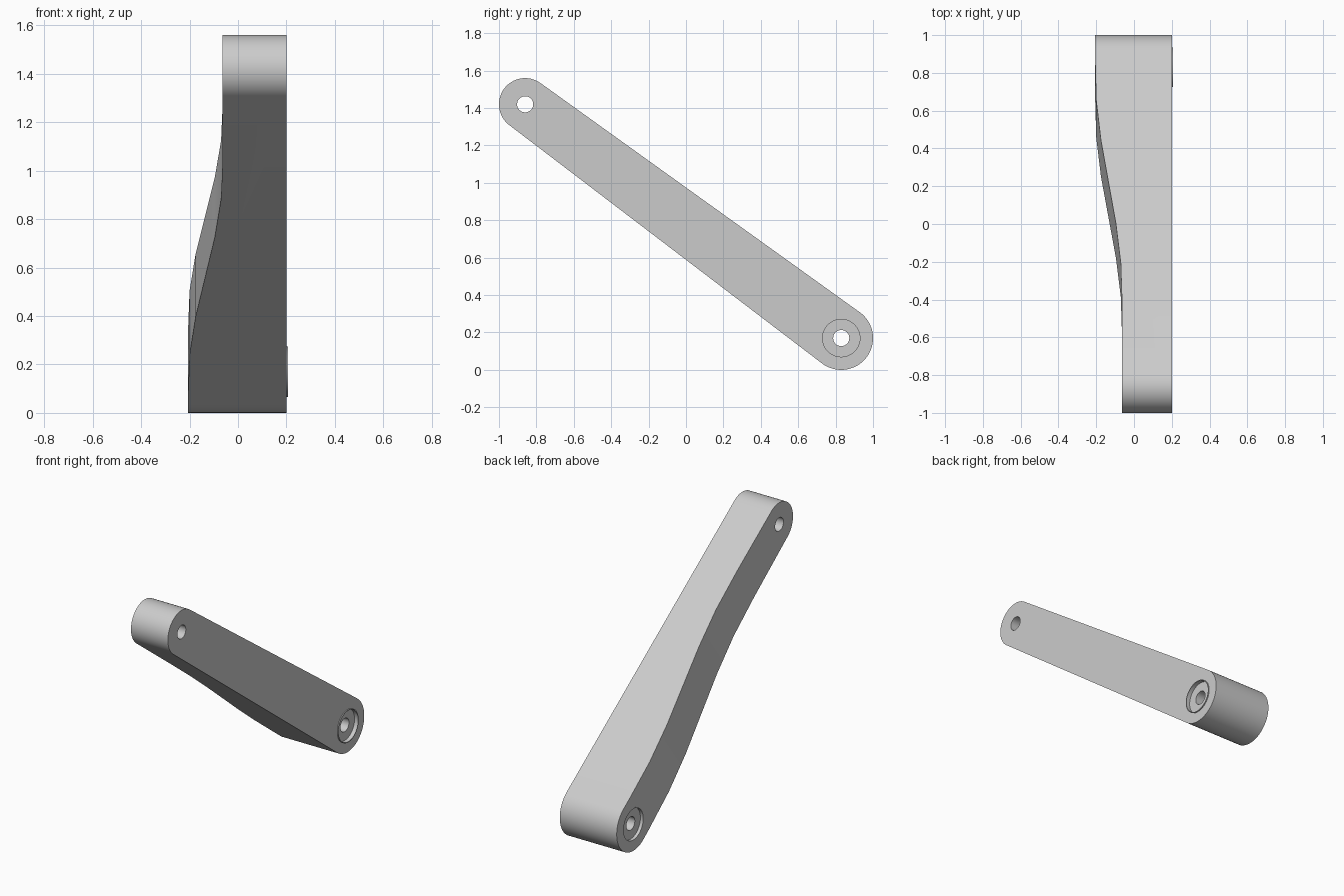
import bpy
import bmesh
from math import atan2, cos, sin, pi, asin, hypot
from mathutils import Matrix, Vector

cube = bpy.data.objects.get("Cube")
if cube:
    bpy.data.objects.remove(cube, do_unlink=True)

# One grey finish for the whole arm
grey = bpy.data.materials.new("satin grey")
grey.use_nodes = True
grey.diffuse_color = (0.6, 0.6, 0.6, 1)
grey.node_tree.nodes["Principled BSDF"].inputs["Base Color"].default_value = (0.6, 0.6, 0.6, 1)

# Pivots in the y-z plane; local y runs from the low pivot to the high one
LOW, HIGH = Vector((0, 0.83, 0.17)), Vector((0, -0.86, 1.42))
R_LOW, R_HIGH = 0.17, 0.14
span = HIGH - LOW
LENGTH = span.length
PLACE = Matrix.Translation(LOW) @ Matrix.Rotation(atan2(span.z, span.y), 4, 'X')
FLAT = 0.2


def prism(name, points, sweep):
    """Extrude a closed outline along a vector, in the arm's own frame."""
    bm = bmesh.new()
    face = bm.faces.new([bm.verts.new(p) for p in points])
    out = bmesh.ops.extrude_face_region(bm, geom=[face])
    verts = [v for v in out["geom"] if isinstance(v, bmesh.types.BMVert)]
    bmesh.ops.translate(bm, verts=verts, vec=sweep)
    bmesh.ops.recalc_face_normals(bm, faces=bm.faces)
    mesh = bpy.data.meshes.new(name)
    bm.to_mesh(mesh)
    bm.free()
    mesh.materials.append(grey)
    obj = bpy.data.objects.new(name, mesh)
    bpy.context.collection.objects.link(obj)
    obj.matrix_world = PLACE
    return obj


def arc(x, t, radius, start, end, steps):
    angles = [start + (end - start) * i / steps for i in range(steps + 1)]
    return [(x, t + radius * cos(a), radius * sin(a)) for a in angles]


def disc(name, t, radius, x0, x1):
    return prism(name, arc(x0, t, radius, 0, 2 * pi, 64)[:-1], (x1 - x0, 0, 0))


def combine(obj, tool, operation):
    mod = obj.modifiers.new("cut", 'BOOLEAN')
    mod.operation, mod.solver, mod.object = operation, 'EXACT', tool
    bpy.context.view_layer.update()
    bpy.context.view_layer.objects.active = obj
    bpy.ops.object.modifier_apply(modifier=mod.name)
    bpy.data.objects.remove(tool, do_unlink=True)


def smooth(obj):
    bpy.ops.object.select_all(action='DESELECT')
    obj.select_set(True)
    bpy.context.view_layer.objects.active = obj
    bpy.ops.object.shade_smooth_by_angle(angle=0.5)


# Arm: tapered round-ended outline meeting an S-curved thickness profile
tangent = pi / 2 - asin((R_LOW - R_HIGH) / LENGTH)
outline = (arc(-0.4, LENGTH, R_HIGH, -tangent, tangent, 32)
           + arc(-0.4, 0, R_LOW, tangent, 2 * pi - tangent, 32))
arm = prism("crank_arm", outline, (0.4 + FLAT, 0, 0))
inner_side = [(-0.206, -0.4), (-0.206, 0.07), (-0.2, 0.34), (-0.175, 0.6),
              (-0.096, 1.14), (-0.07, 1.4), (-0.063, 1.67), (-0.063, 2.5)]
profile = [(x, t, -0.4) for x, t in inner_side + [(0.4, 2.5), (0.4, -0.4)]]
combine(arm, prism("thickness", profile, (0, 0, 0.8)), 'INTERSECT')

# Through holes at both pivots, shallow seats on both sides of the low one
for t in (0, LENGTH):
    combine(arm, disc("hole", t, 0.043, -0.5, 0.5), 'DIFFERENCE')
combine(arm, disc("outer_seat", 0, 0.102, 0.18, 0.5), 'DIFFERENCE')
combine(arm, disc("inner_seat", 0, 0.102, -0.5, -0.186), 'DIFFERENCE')
smooth(arm)

# Thin sleeves lining the seats; the outer one stands slightly proud
for name, x0, x1 in (("outer_sleeve", 0.175, 0.206), ("inner_sleeve", -0.206, -0.18)):
    sleeve = disc(name, 0, 0.105, x0, x1)
    combine(sleeve, disc("bore", 0, 0.1, -0.5, 0.5), 'DIFFERENCE')
    smooth(sleeve)
